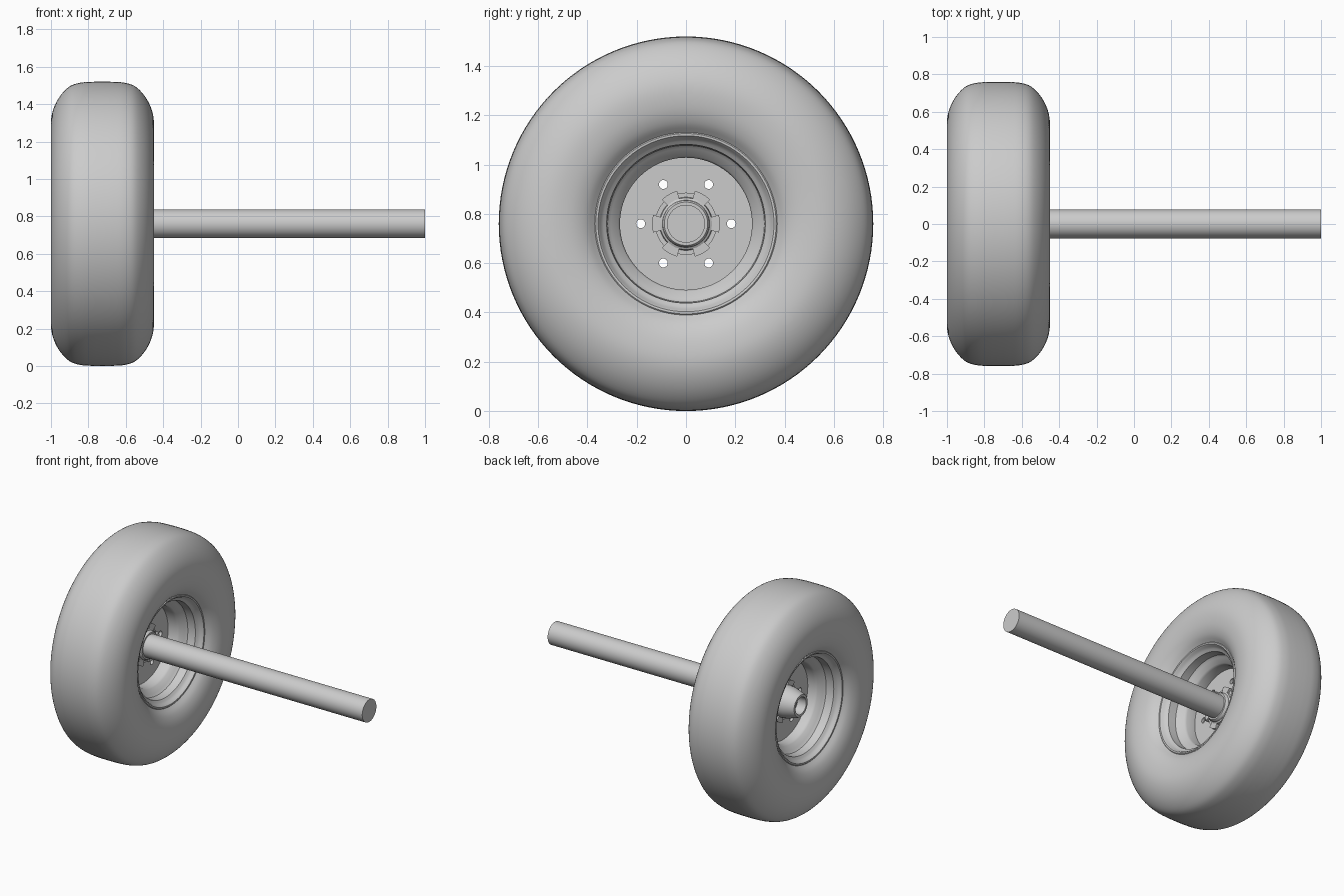
import bpy, bmesh, math
from mathutils import Matrix, Vector

cube = bpy.data.objects.get("Cube")
if cube:
    bpy.data.objects.remove(cube, do_unlink=True)

AXIS_Z = 0.76      # height of the wheel axis
MID = -0.725       # middle plane of the wheel

grey = bpy.data.materials.new("plain grey")
grey.use_nodes = True
COLOUR = (0.6, 0.6, 0.6, 1)
grey.diffuse_color = COLOUR
grey.node_tree.nodes["Principled BSDF"].inputs["Base Color"].default_value = COLOUR


def lathe(name, profile, steps=96, closed=False, start=0.0, sweep=math.tau, sharp=35):
    """Revolve (x, radius) points around the wheel axis."""
    bm = bmesh.new()
    turn = Matrix.Rotation(start, 3, 'X')
    verts = [bm.verts.new(turn @ Vector((x, r, 0))) for x, r in profile]
    edges = [bm.edges.new(pair) for pair in zip(verts, verts[1:])]
    if closed:
        edges.append(bm.edges.new((verts[-1], verts[0])))
    full = sweep > 6
    if not full:
        cap = bm.faces.new(verts)
        bmesh.ops.duplicate(bm, geom=[cap])
    bmesh.ops.spin(bm, geom=verts + edges, cent=(0, 0, 0), axis=(1, 0, 0),
                   angle=sweep, steps=steps, use_duplicate=False)
    if not full:
        bmesh.ops.contextual_create(bm, geom=[e for e in bm.edges if e.is_boundary])
    bmesh.ops.remove_doubles(bm, verts=bm.verts, dist=0.0002)
    bmesh.ops.recalc_face_normals(bm, faces=bm.faces)
    mesh = bpy.data.meshes.new(name)
    bm.to_mesh(mesh)
    bm.free()
    mesh.materials.append(grey)
    obj = bpy.data.objects.new(name, mesh)
    obj.location.z = AXIS_Z
    bpy.context.collection.objects.link(obj)
    bpy.ops.object.select_all(action='DESELECT')
    obj.select_set(True)
    bpy.context.view_layer.objects.active = obj
    bpy.ops.object.shade_smooth_by_angle(angle=math.radians(sharp))
    return obj


def smooth_path(points, cuts=4):
    """Catmull-Rom curve through the points."""
    pts = [Vector(p) for p in points]
    pts = [2 * pts[0] - pts[1]] + pts + [2 * pts[-1] - pts[-2]]
    out = []
    for a, b, c, d in zip(pts, pts[1:], pts[2:], pts[3:]):
        for i in range(cuts):
            t = i / cuts
            out.append(0.5 * (2 * b + (c - a) * t + (2 * a - 5 * b + 4 * c - d) * t * t
                              + (3 * b - a - 3 * c + d) * t ** 3))
    return out + [pts[-2]]


def both_sides(half):
    """Mirror (offset, radius) points about the middle plane of the wheel."""
    return [(MID - d, r) for d, r in reversed(half)] + [(MID + d, r) for d, r in half if d > 0]


# Balloon tyre
tyre_half = smooth_path([(0, .76), (.06, .759), (.12, .754), (.175, .735), (.225, .685),
                         (.26, .62), (.275, .55), (.268, .47), (.245, .41), (.21, .368)])
lathe("tyre", both_sides([tuple(p) for p in tyre_half]), steps=128, sharp=60)

# Stepped rim barrel with rolled lips
rim_half = [(0, .268), (.07, .268), (.085, .275), (.105, .305), (.12, .318), (.175, .322),
            (.185, .335), (.195, .345), (.205, .349), (.215, .357), (.216, .366), (.21, .373)]
lathe("rim", both_sides(rim_half))

# Wheel disc with six drilled holes
disc = lathe("wheel_disc", [(-.74, .08), (-.74, .27), (-.72, .27), (-.72, .08)], closed=True)
for i in range(6):
    a = i * math.tau / 6
    bpy.ops.mesh.primitive_cylinder_add(
        vertices=24, radius=.018, depth=.2, rotation=(0, math.pi / 2, 0),
        location=(-.73, .184 * math.cos(a), AXIS_Z + .184 * math.sin(a)))
    drill = bpy.context.object
    drill.name = "drill"
    drill.hide_render = True
    cut = disc.modifiers.new("hole", 'BOOLEAN')
    cut.operation, cut.object, cut.solver = 'DIFFERENCE', drill, 'EXACT'
    bpy.context.view_layer.objects.active = disc
    bpy.ops.object.modifier_apply(modifier=cut.name)
    bpy.data.objects.remove(drill, do_unlink=True)

# Hub with tapered hollow nose
lathe("hub", [(-.67, 0), (-.67, .088), (-.678, .094), (-.69, .096), (-.695, .105),
              (-.71, .108), (-.71, .126), (-.75, .126), (-.75, .106), (-.80, .1),
              (-.865, .08), (-.875, .074), (-.875, .058), (-.81, .056), (-.81, 0)], steps=64)

# Clamping tabs around the hub
for i in range(6):
    lathe(f"hub_tab_{i + 1}", [(-.76, .1), (-.76, .138), (-.695, .138), (-.695, .1)],
          steps=6, closed=True, start=i * math.tau / 6 - .26, sweep=.52)

# Axle shaft
lathe("axle", [(-.7, 0), (-.7, .077), (1, .077), (1, 0)], steps=64)
